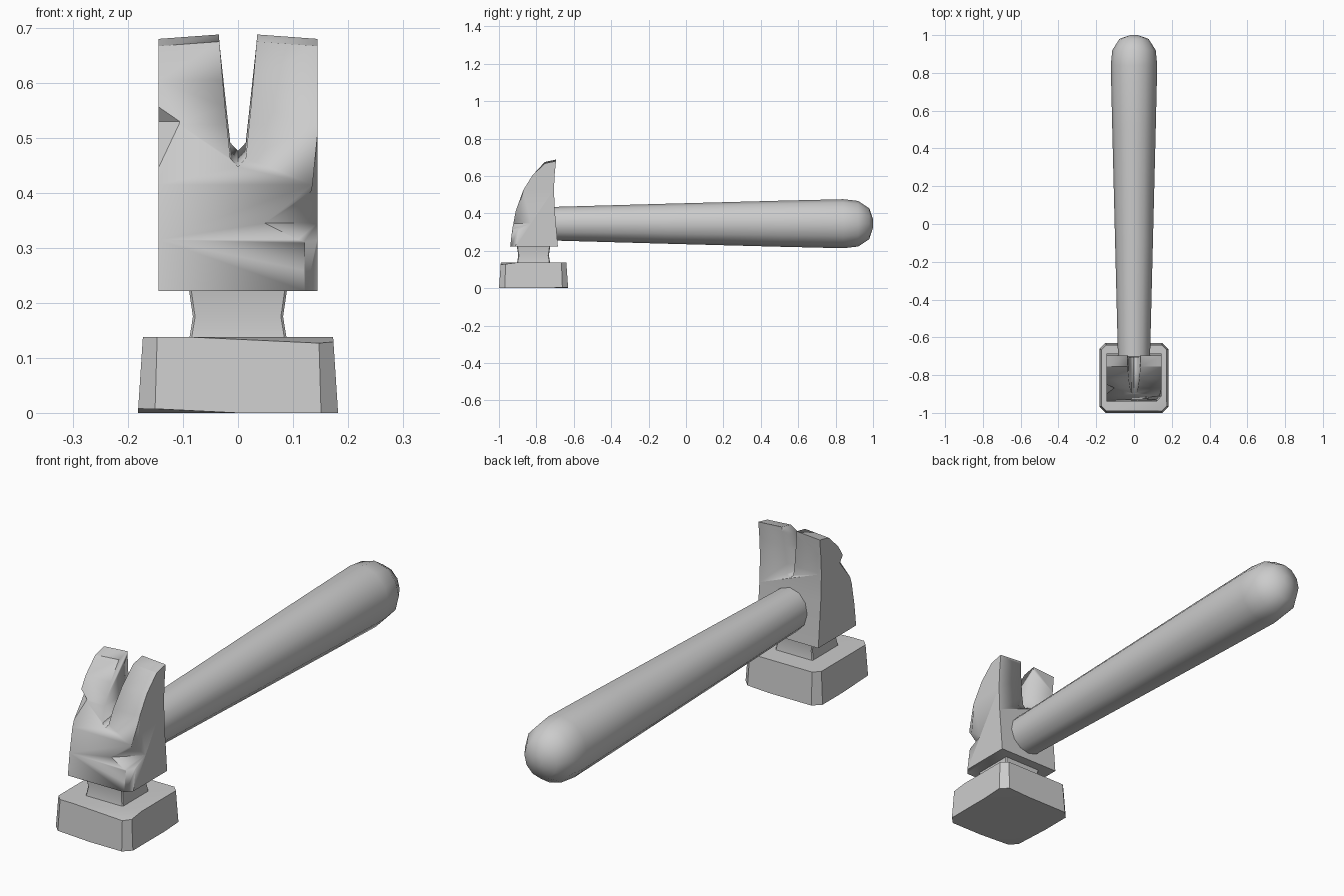
import bpy, bmesh, math
from mathutils import Vector

if "Cube" in bpy.data.objects:
    bpy.data.objects.remove(bpy.data.objects["Cube"])

CY = -0.815   # head centre along y
HZ = 0.345    # handle axis height


def finish(name, bm, angle=30):
    bmesh.ops.recalc_face_normals(bm, faces=bm.faces[:])
    me = bpy.data.meshes.new(name)
    bm.to_mesh(me)
    bm.free()
    ob = bpy.data.objects.new(name, me)
    bpy.context.collection.objects.link(ob)
    bpy.ops.object.select_all(action='DESELECT')
    ob.select_set(True)
    bpy.context.view_layer.objects.active = ob
    bpy.ops.object.shade_smooth_by_angle(angle=math.radians(angle))
    return ob


def loft(rings):
    bm = bmesh.new()
    rs = [[bm.verts.new(p) for p in r] for r in rings]
    n = len(rs[0])
    for a, b in zip(rs, rs[1:]):
        for i in range(n):
            j = (i + 1) % n
            bm.faces.new((a[i], a[j], b[j], b[i]))
    bm.faces.new(rs[0][::-1])
    bm.faces.new(rs[-1])
    return bm


def rect_ring(hx, hy, z, c):
    # rectangle with cut corners
    pts = [(hx - c, -hy), (hx, c - hy), (hx, hy - c), (hx - c, hy),
           (c - hx, hy), (-hx, hy - c), (-hx, c - hy), (c - hx, -hy)]
    return [(x, y + CY, z) for x, y in pts]


def chip(bm, a, b, c):
    # slice off everything on the far side of the plane from the block centre
    a, b, c = Vector(a), Vector(b), Vector(c)
    n = (b - a).cross(c - a).normalized()
    if n.dot(Vector((0, CY, 0.07)) - a) > 0:
        n = -n
    bmesh.ops.bisect_plane(bm, geom=bm.verts[:] + bm.edges[:] + bm.faces[:],
                           dist=1e-5, plane_co=a, plane_no=n, clear_outer=True)
    bmesh.ops.holes_fill(bm, edges=[e for e in bm.edges if e.is_boundary], sides=0)


def carve(ob, pts):
    # subtract a convex hull from the object
    bm = bmesh.new()
    for p in pts:
        bm.verts.new(p)
    bmesh.ops.convex_hull(bm, input=bm.verts[:])
    cut = finish("cutter", bm)
    cut.hide_render = True
    bpy.context.view_layer.objects.active = ob
    m = ob.modifiers.new("cut", 'BOOLEAN')
    m.operation, m.solver, m.object = 'DIFFERENCE', 'EXACT', cut
    bpy.ops.object.modifier_move_to_index(modifier="cut", index=0)
    bpy.ops.object.modifier_apply(modifier="cut")
    bpy.data.objects.remove(cut)


def wedge(p, q, out, up, down):
    # V groove whose valley runs from p to q, opening along out
    p, q, out = Vector(p), Vector(q), Vector(out)
    d = (q - p) * 0.8
    p, q = p - d, q + d
    pts = [p, q]
    for s in (up, -down):
        pts += [e + out + Vector((0, 0, s)) for e in (p, q)]
    return pts


# striking block with worn edges
bm = loft([rect_ring(0.182, 0.185, 0, 0.031), rect_ring(0.173, 0.175, 0.138, 0.026)])
chip(bm, (-0.09, -0.99, 0.138), (0.17, -0.9, 0.138), (0.147, -0.99, 0.127))
chip(bm, (0, -1, 0), (-0.18, -0.98, 0.008), (-0.18, -0.8, 0))
chip(bm, (0.18, -0.75, 0), (0.18, -0.64, 0.006), (0.05, -0.63, 0))
finish("striking_block", bm)

# neck, pinched in the middle
finish("neck", loft([rect_ring(h, h, z, 0.004) for h, z in
                     ((0.089, 0.13), (0.088, 0.138), (0.082, 0.175), (0.09, 0.23))]))

# claw: side profile extruded across x
prof = [(-0.94, 0.222), (-0.929, 0.315), (-0.91, 0.415), (-0.87, 0.525), (-0.82, 0.605),
        (-0.755, 0.675), (-0.695, 0.688), (-0.702, 0.61), (-0.706, 0.53), (-0.702, 0.42),
        (-0.685, 0.222)]
claw = finish("claw", loft([[(x, y, z) for y, z in prof] for x in (-0.145, 0.145)]))
# nail slot
slot = [(-0.0395, 0.74), (0.0395, 0.74), (0.014, 0.462), (0, 0.447), (-0.014, 0.462)]
carve(claw, [(x, y, z + (0.03 * (y + 0.9) / 0.2 if z < 0.5 else 0))
             for y in (-1.0, -0.6) for x, z in slot])
# tips fall away outwards
for v in claw.data.vertices:
    if v.co.z > 0.66:
        v.co.z -= 0.008 * (abs(v.co.x) - 0.036) / 0.11
# worn front corner below and above the large chip
carve(claw, [(0.12, -0.945, 0.2), (0.12, -0.922, 0.345), (0.15, -0.91, 0.2),
             (0.15, -0.885, 0.345), (0.2, -1, 0.2), (0.2, -1, 0.345)])
carve(claw, [(0.124, -0.924, 0.345), (0.15, -0.882, 0.345), (0.146, -0.866, 0.53),
             (0.2, -1, 0.345), (0.2, -1, 0.53)])
# large and small chips
carve(claw, wedge((0.048, -0.924, HZ), (0.145, -0.83, HZ), (0.12, -0.12, 0), 0.2, 0.11))
carve(claw, wedge((-0.105, -0.868, 0.53), (-0.145, -0.83, 0.53), (-0.1, -0.1, 0), 0.26, 0.24))

# handle: tapered grip with rounded end
hand = [(-0.74, 0.084, 0.089), (-0.1, 0.1, 0.107), (0.5, 0.115, 0.123), (0.84, 0.123, 0.131),
        (0.92, 0.115, 0.122), (0.98, 0.077, 0.082), (1.0, 0.02, 0.022)]
N = 12
finish("handle", loft([[(rx * math.cos(2 * math.pi * i / N), y,
                         HZ + rz * math.sin(2 * math.pi * i / N)) for i in range(N)]
                       for y, rx, rz in hand]), 50)
